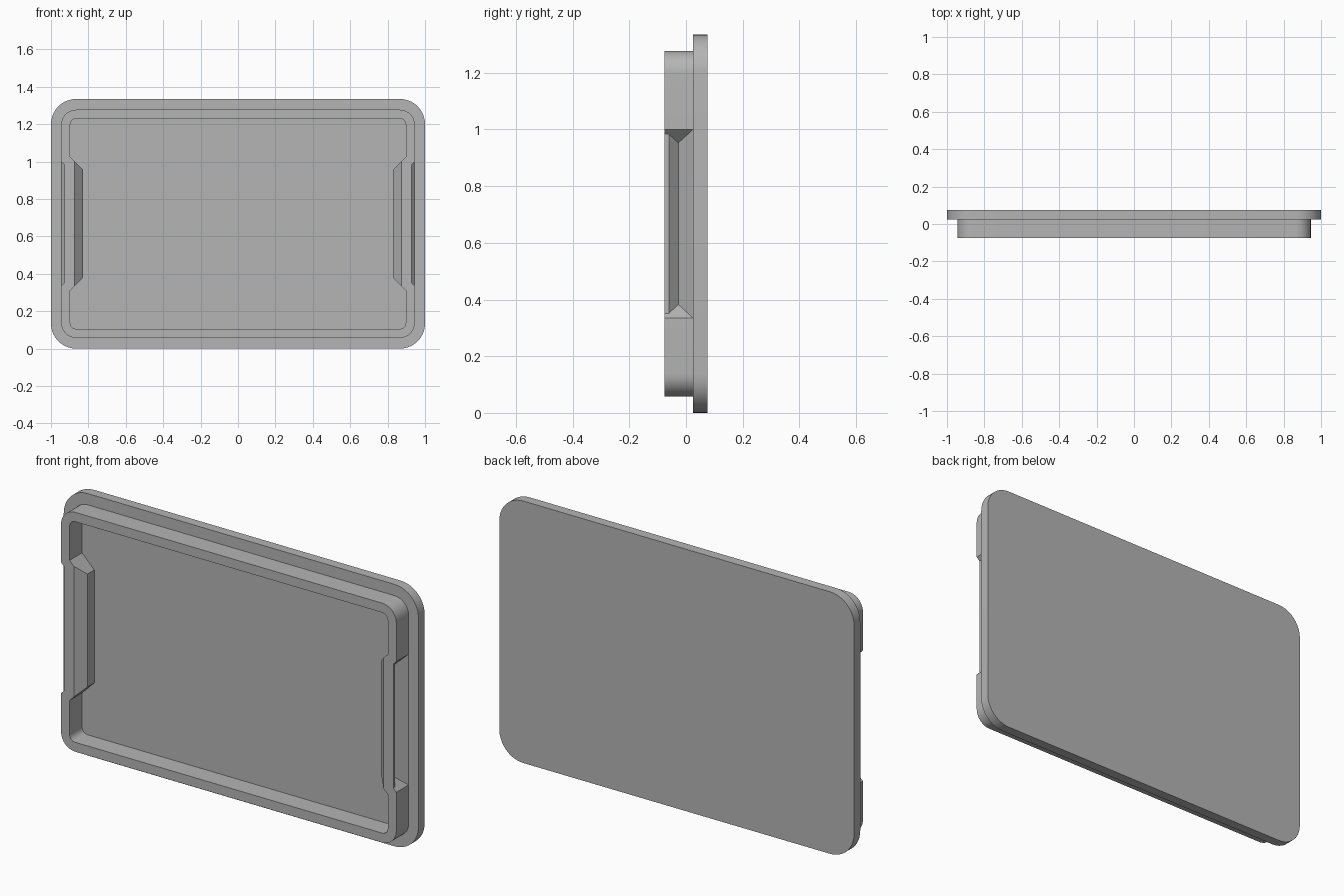
import bpy, bmesh, math

if "Cube" in bpy.data.objects:
    bpy.data.objects.remove(bpy.data.objects["Cube"], do_unlink=True)

MID_Z = 0.6675          # height of the lid's centre
BACK_Y, SEAM_Y, FRONT_Y = 0.075, 0.025, -0.075

grey = bpy.data.materials.new("plain_grey")
grey.use_nodes = True
colour = (0.46, 0.46, 0.46, 1)
grey.diffuse_color = colour
grey.node_tree.nodes["Principled BSDF"].inputs["Base Color"].default_value = colour


def outline(y, half_x, half_z, radius, grip=0.0, grip_half=0.0, steps=10):
    """Rounded rectangle whose two sides step inward by grip with 45 degree ends."""
    points = []
    for quarter, (sx, sz) in enumerate([(1, 1), (-1, 1), (-1, -1), (1, -1)]):
        for i in range(steps + 1):
            a = math.pi / 2 * (quarter + i / steps)
            points.append((sx * (half_x - radius) + radius * math.cos(a),
                           sz * (half_z - radius) + radius * math.sin(a)))
        # the grip follows the second and fourth corners
        if grip_half and quarter in (1, 3):
            side = -1 if quarter == 1 else 1
            for inset, z in ((0, grip_half), (grip, grip_half - grip),
                             (grip, grip - grip_half), (0, -grip_half)):
                points.append((side * (half_x - inset), -side * z))
    return [(x, y, MID_Z + z) for x, z in points]


def loft(name, loops, closed_ring):
    """Skin a series of outlines, joining last to first or capping the ends."""
    bm = bmesh.new()
    rings = [[bm.verts.new(p) for p in loop] for loop in loops]
    pairs = list(zip(rings, rings[1:]))
    if closed_ring:
        pairs.append((rings[-1], rings[0]))
    else:
        bm.faces.new(rings[0])
        bm.faces.new(rings[-1])
    for a, b in pairs:
        n = len(a)
        for i in range(n):
            j = (i + 1) % n
            bm.faces.new((a[i], a[j], b[j], b[i]))
    bmesh.ops.remove_doubles(bm, verts=bm.verts[:], dist=0.0001)
    bmesh.ops.recalc_face_normals(bm, faces=bm.faces[:])
    mesh = bpy.data.meshes.new(name)
    bm.to_mesh(mesh)
    bm.free()
    mesh.materials.append(grey)
    obj = bpy.data.objects.new(name, mesh)
    bpy.context.collection.objects.link(obj)
    bpy.ops.object.select_all(action="DESELECT")
    obj.select_set(True)
    bpy.context.view_layer.objects.active = obj
    bpy.ops.object.shade_smooth_by_angle(angle=math.radians(30))
    return obj


# Flat back panel
loft("lid_panel", [outline(y, 1.0, MID_Z, 0.135) for y in (SEAM_Y, BACK_Y)], False)

# Raised rim: V-shaped finger grooves outside, matching bulges inside
outer = [(SEAM_Y, 0.0), (-0.027, 0.048), (-0.06, 0.017), (FRONT_Y, 0.017)]
inner = [(FRONT_Y, 0.024), (-0.03, 0.069), (SEAM_Y, 0.069)]
rim = [outline(y, 0.945, 0.61, 0.08, d, 0.333) for y, d in outer]
rim += [outline(y, 0.897, 0.562, 0.032, d, 0.357) for y, d in inner]
loft("rim_with_grips", rim, True)
